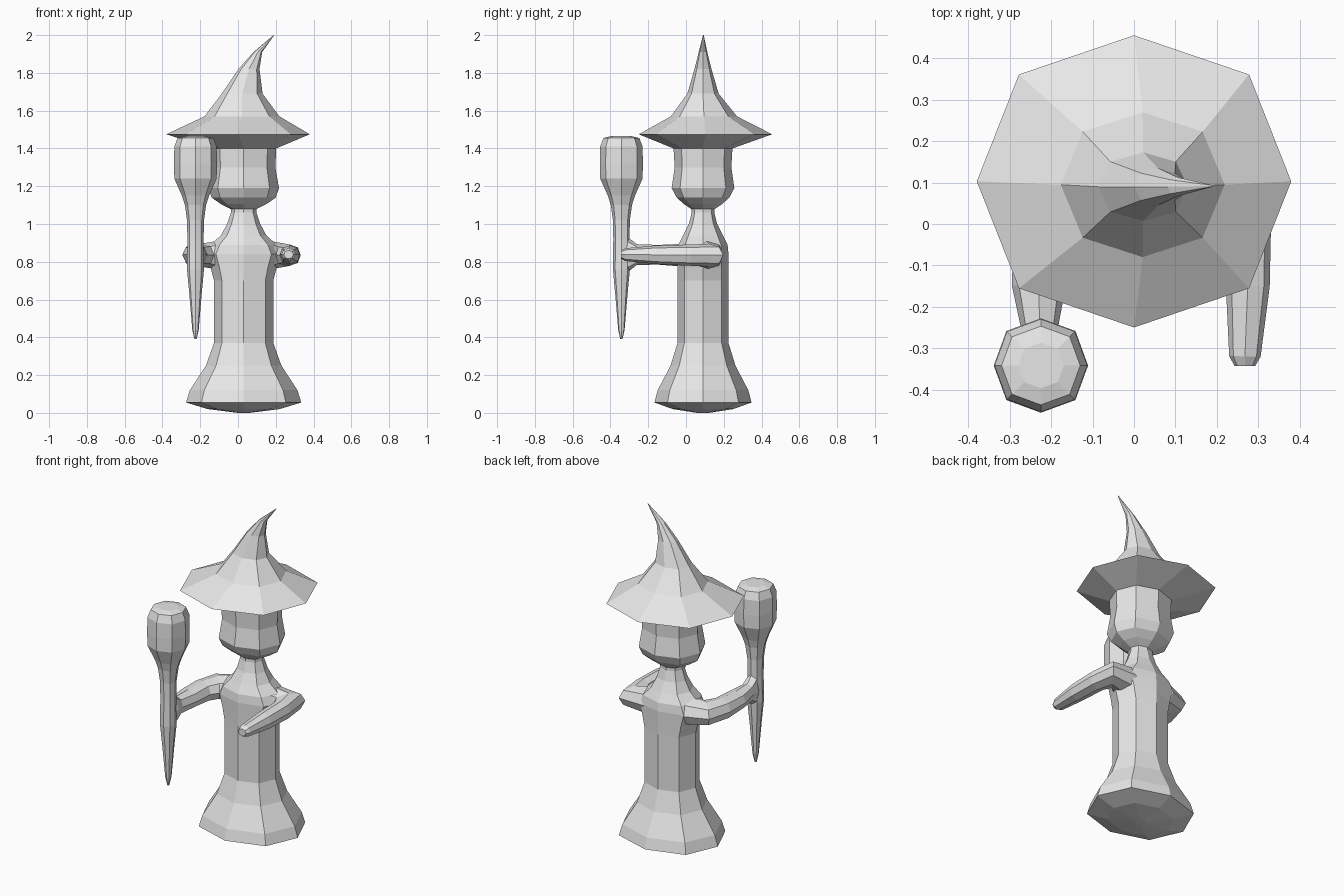
import bpy
import math
from mathutils import Vector

grey = bpy.data.materials.new("light grey")
grey.diffuse_color = (0.8, 0.8, 0.8, 1)
SIDES = 8


def skin(name, rings):
    """Flat-shaded closed mesh through a list of equal-sized vertex rings."""
    n = SIDES
    verts = [v for ring in rings for v in ring]
    faces = []
    for r in range(len(rings) - 1):
        for i in range(n):
            a, b = r * n + i, r * n + (i + 1) % n
            faces.append((a, b, b + n, a + n))
    faces.append(tuple(reversed(range(n))))
    faces.append(tuple(range(len(verts) - n, len(verts))))
    mesh = bpy.data.meshes.new(name)
    mesh.from_pydata([tuple(v) for v in verts], [], faces)
    mesh.materials.append(grey)
    obj = bpy.data.objects.new(name, mesh)
    bpy.context.collection.objects.link(obj)
    return obj


def octagon(centre, u, v):
    """Eight points, corners on the axes, diagonals slightly squared out."""
    points = []
    for i in range(SIDES):
        a = i * math.tau / SIDES
        k = 1.035 if i % 2 else 1.0
        points.append(centre + (u * math.cos(a) + v * math.sin(a)) * k)
    return points


def column(name, profile):
    """Stack of level rings: (centre x, centre y, z, x radius, y radius)."""
    return skin(name, [octagon(Vector((x, y, z)), Vector((rx, 0, 0)), Vector((0, ry, 0)))
                       for x, y, z, rx, ry in profile])


def limb(name, path):
    """Tube along a path: (x, y, z, half width, half height), mitred at bends."""
    pts = [Vector(p[:3]) for p in path]
    rings = []
    for i, p in enumerate(path):
        t_in = (pts[i] - pts[max(i - 1, 0)]).normalized()
        t_out = (pts[min(i + 1, len(pts) - 1)] - pts[i]).normalized()
        t = (t_in + t_out).normalized()
        side = t.cross(Vector((0, 0, 1))).normalized()
        up = side.cross(t)
        rings.append(octagon(pts[i], -side * p[3], up * p[4]))
    obj = skin(name, rings)
    obj.data.flip_normals()
    return obj


CX, CY = 0.03, 0.09

# robe, shoulders and neck
column("robe", [(CX, CY, z, rx, ry) for z, rx, ry in (
    (0.0, 0.03, 0.03), (0.02, 0.19, 0.16), (0.055, 0.305, 0.257), (0.12, 0.285, 0.24),
    (0.25, 0.2, 0.172), (0.37, 0.157, 0.135), (0.7, 0.157, 0.135), (0.77, 0.175, 0.135),
    (0.84, 0.2, 0.135), (0.89, 0.175, 0.13), (0.94, 0.12, 0.105), (1.0, 0.088, 0.075),
    (1.06, 0.068, 0.06), (1.1, 0.068, 0.06))])

# head
column("head", [(CX, CY, z, rx, ry) for z, rx, ry in (
    (1.075, 0.06, 0.055), (1.105, 0.12, 0.1), (1.14, 0.17, 0.14), (1.19, 0.187, 0.166),
    (1.3, 0.168, 0.15), (1.4, 0.172, 0.156), (1.42, 0.165, 0.15))])

# pointed hat with bent tip
column("hat", [
    (CX, CY, 1.4, 0.172, 0.156), (0, 0.103, 1.475, 0.38, 0.353),
    (0.021, 0.095, 1.57, 0.198, 0.175), (0.022, 0.09, 1.69, 0.108, 0.083),
    (0.058, 0.09, 1.82, 0.056, 0.045), (0.105, 0.09, 1.91, 0.023, 0.023),
    (0.19, 0.092, 2.0, 0.002, 0.002)])

# staff with round head
column("staff", [(-0.225, -0.342, z, r, r) for z, r in (
    (0.39, 0.006), (0.44, 0.017), (0.62, 0.032), (0.76, 0.045), (0.92, 0.043),
    (1.02, 0.045), (1.1, 0.056), (1.15, 0.072), (1.24, 0.112), (1.32, 0.114),
    (1.41, 0.112), (1.455, 0.095), (1.465, 0.055))])

# right and left arms, shoulder to hand
limb("free_arm", [
    (0.06, 0.09, 0.835, 0.1, 0.1), (0.17, 0.11, 0.835, 0.09, 0.075),
    (0.255, 0.12, 0.835, 0.095, 0.06), (0.275, 0.02, 0.835, 0.057, 0.056),
    (0.275, -0.15, 0.837, 0.053, 0.05), (0.268, -0.32, 0.838, 0.038, 0.034),
    (0.268, -0.343, 0.838, 0.025, 0.022)])
limb("staff_arm", [
    (0.0, 0.09, 0.835, 0.1, 0.1), (-0.11, 0.1, 0.835, 0.09, 0.075),
    (-0.19, 0.075, 0.835, 0.09, 0.062), (-0.225, -0.02, 0.835, 0.068, 0.06),
    (-0.23, -0.15, 0.837, 0.065, 0.052), (-0.228, -0.26, 0.838, 0.043, 0.055),
    (-0.225, -0.305, 0.838, 0.042, 0.09), (-0.225, -0.35, 0.838, 0.025, 0.1)])
